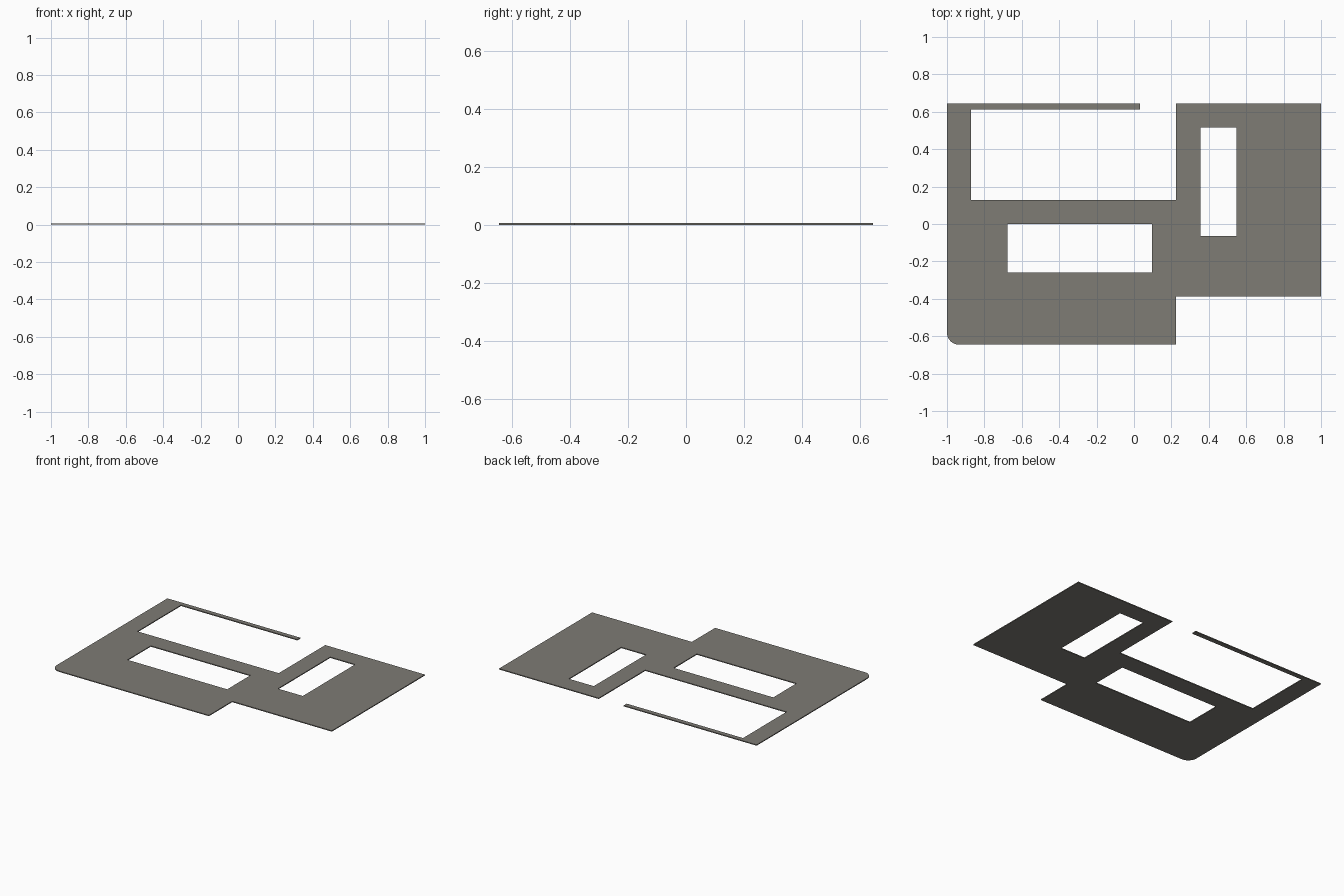
import bpy, math

if "Cube" in bpy.data.objects:
    bpy.data.objects.remove(bpy.data.objects["Cube"])

U = 2 / 15.5          # plan module: the plate is 15.5 x 10 modules
THICK = 0.0065

grey = bpy.data.materials.new("warm_grey")
grey.diffuse_color = (0.21, 0.2, 0.178, 1)
grey.use_nodes = True
grey.node_tree.nodes["Principled BSDF"].inputs["Base Color"].default_value = grey.diffuse_color


def rect(x0, y0, x1, y1):
    return [(x0, y0), (x0, y1), (x1, y1), (x1, y0)]


def plate(name, loops):
    """Extruded flat plate: first loop is the outline, the rest are openings."""
    cu = bpy.data.curves.new(name + "_profile", 'CURVE')
    cu.dimensions = '2D'
    cu.fill_mode = 'BOTH'
    cu.extrude = THICK / 2
    for loop in loops:
        sp = cu.splines.new('POLY')
        sp.points.add(len(loop) - 1)
        for p, (x, y) in zip(sp.points, loop):
            p.co = ((x - 7.75) * U, (y - 5) * U, 0, 1)
        sp.use_cyclic_u = True
    tmp = bpy.data.objects.new(name + "_profile", cu)
    bpy.context.collection.objects.link(tmp)
    bpy.context.view_layer.update()
    dg = bpy.context.evaluated_depsgraph_get()
    me = bpy.data.meshes.new_from_object(tmp.evaluated_get(dg))
    bpy.data.objects.remove(tmp)
    for v in me.vertices:
        v.co.z += THICK / 2
    me.materials.clear()
    me.materials.append(grey)
    for f in me.polygons:
        f.use_smooth = False
    ob = bpy.data.objects.new(name, me)
    bpy.context.collection.objects.link(ob)
    return ob


# Rounded front-left corner
r = 0.5
corner = [(r - r * math.cos(a), r - r * math.sin(a))
          for a in (i * math.pi / 16 for i in range(9))]

# Outline: wide left wing, raised right wing, notch and thin arm at the back
outline = corner + [
    (9.5, 0), (9.5, 2), (15.5, 2), (15.5, 10), (9.5, 10), (9.5, 6),
    (1, 6), (1, 9.74), (8, 9.74), (8, 10), (0, 10)]

# Floor plate with two rectangular openings
plate("floor_plate", [outline,
                      rect(2.5, 3, 8.5, 5),
                      rect(10.5, 4.5, 12, 9)])
